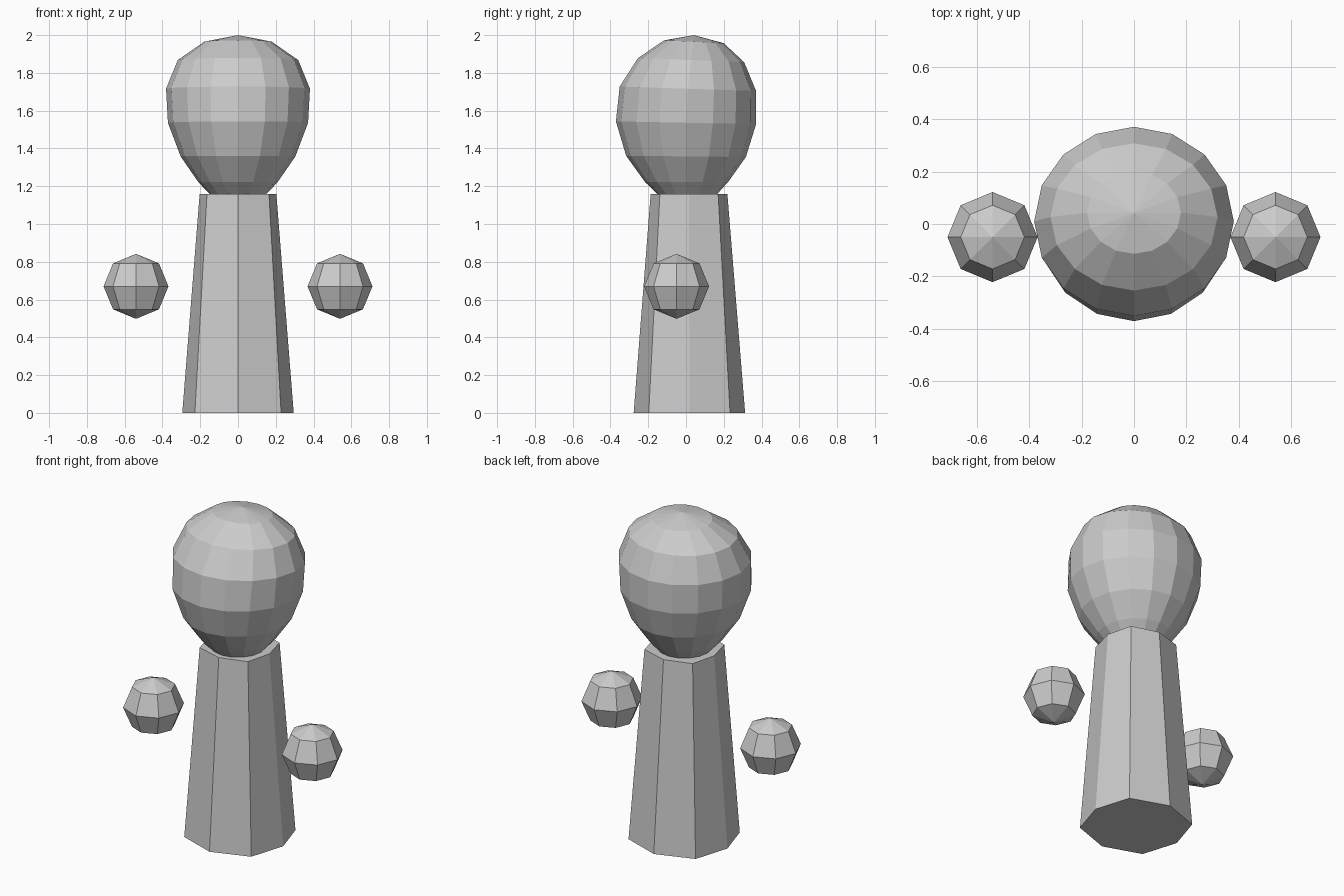
import bpy, bmesh
from math import sin, cos, tau

if "Cube" in bpy.data.objects:
    bpy.data.objects.remove(bpy.data.objects["Cube"])


def make_object(name, bm):
    bmesh.ops.recalc_face_normals(bm, faces=bm.faces[:])
    mesh = bpy.data.meshes.new(name)
    bm.to_mesh(mesh)
    bm.free()
    obj = bpy.data.objects.new(name, mesh)
    bpy.context.collection.objects.link(obj)
    return obj


def bridge(bm, low, high):
    n = len(low)
    for i in range(n):
        j = (i + 1) % n
        bm.faces.new((low[i], low[j], high[j], high[i]))


def octagon(bm, z, cy, mid, cx, dy):
    # eight-sided section: side midpoints at mid, corners at (cx, dy)
    pts = [(mid, 0), (cx, dy), (0, mid), (-cx, dy),
           (-mid, 0), (-cx, -dy), (0, -mid), (cx, -dy)]
    return [bm.verts.new((x, cy + y, z)) for x, y in pts]


# Body: tapered eight-sided column
bm = bmesh.new()
base = octagon(bm, 0, 0.018, 0.295, 0.228, 0.215)
top = octagon(bm, 1.16, 0.016, 0.203, 0.164, 0.154)
bridge(bm, base, top)
bm.faces.new(base)
bm.faces.new(top)
make_object("body", bm)

# Head: egg of 16 segments, crown leaning back
# each ring: height, x radius, y radius, y centre, slope towards the back
rings = [
    (1.115, 0.110, 0.115, 0.010, 0.00),
    (1.222, 0.210, 0.220, 0.003, 0.00),
    (1.358, 0.304, 0.317, 0.000, 0.01),
    (1.536, 0.371, 0.371, 0.000, 0.02),
    (1.716, 0.381, 0.361, 0.010, 0.033),
    (1.868, 0.319, 0.281, 0.027, 0.04),
    (1.965, 0.179, 0.157, 0.043, 0.05),
]
bm = bmesh.new()
loops = []
for z, rx, ry, cy, slope in rings:
    loop = []
    for i in range(16):
        a = tau * i / 16
        loop.append(bm.verts.new((rx * cos(a), cy + ry * sin(a),
                                  z - slope * ry * sin(a))))
    loops.append(loop)
for low, high in zip(loops, loops[1:]):
    bridge(bm, low, high)
for loop, tip in ((loops[0], (0, 0.01, 1.08)), (loops[-1], (0, 0.042, 2.0))):
    v = bm.verts.new(tip)
    for i in range(16):
        bm.faces.new((loop[i], loop[(i + 1) % 16], v))
make_object("head", bm)

# Hands: floating low-poly balls
for side, x in (("left", -0.54), ("right", 0.54)):
    bm = bmesh.new()
    bmesh.ops.create_uvsphere(bm, u_segments=8, v_segments=4, radius=0.172)
    make_object(side + "_hand", bm).location = (x, -0.05, 0.67)
